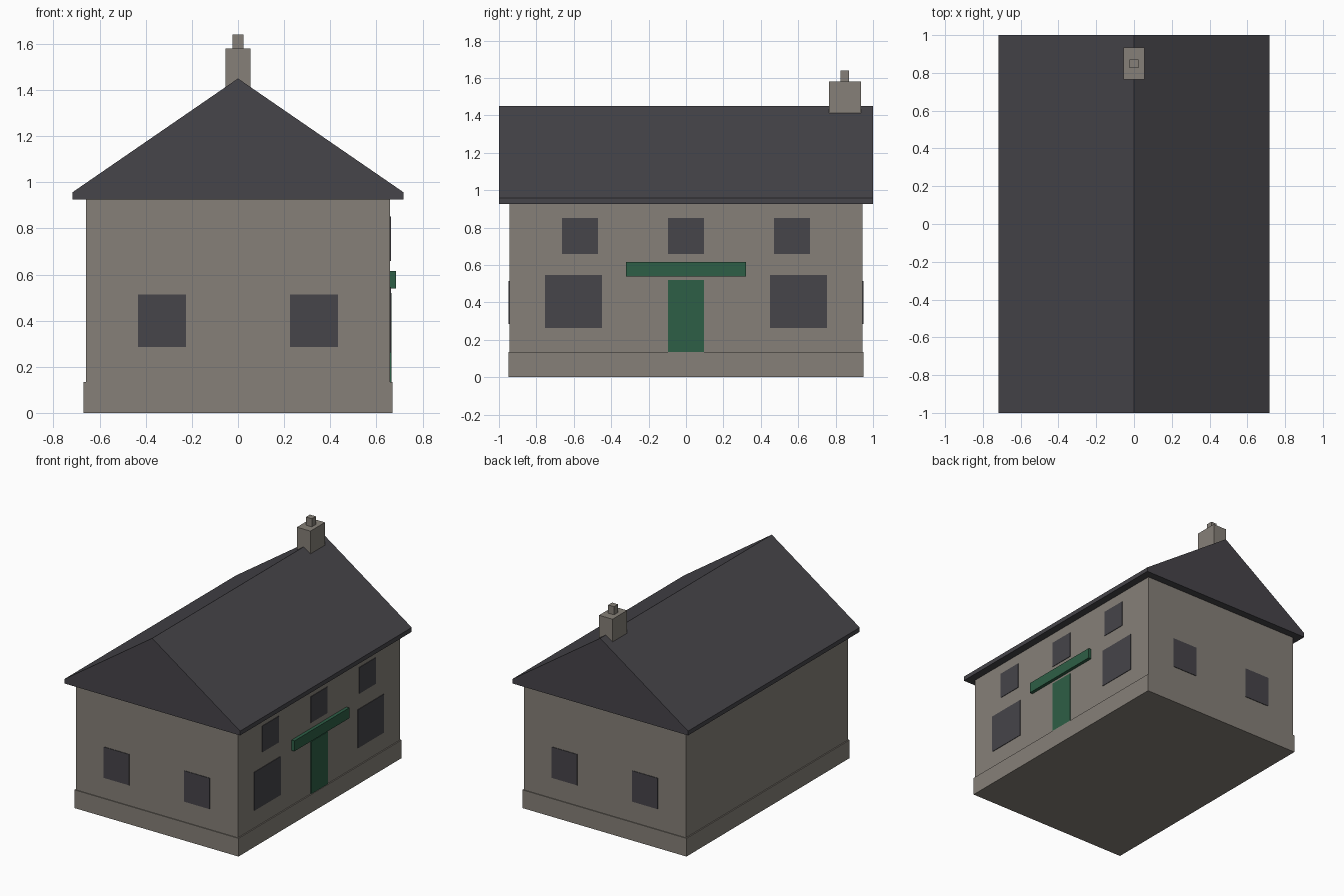
import bpy
import bmesh

cube = bpy.data.objects.get("Cube")
if cube:
    bpy.data.objects.remove(cube, do_unlink=True)


def material(name, rgb):
    mat = bpy.data.materials.new(name)
    mat.use_nodes = True
    color = (*rgb, 1)
    mat.diffuse_color = color
    mat.node_tree.nodes["Principled BSDF"].inputs["Base Color"].default_value = color
    return mat


stone = material("warm grey stone", (0.238, 0.216, 0.188))
slate = material("charcoal slate", (0.061, 0.058, 0.067))
green = material("dark green paint", (0.027, 0.112, 0.061))


def finish(name, bm, mat):
    bmesh.ops.recalc_face_normals(bm, faces=bm.faces)
    mesh = bpy.data.meshes.new(name)
    bm.to_mesh(mesh)
    bm.free()
    mesh.materials.append(mat)
    obj = bpy.data.objects.new(name, mesh)
    bpy.context.collection.objects.link(obj)
    return obj


def box(name, x, y, z, mat):
    """Box given by its (min, max) range on each axis."""
    bm = bmesh.new()
    bmesh.ops.create_cube(bm, size=1)
    for v in bm.verts:
        v.co = [r[0] if c < 0 else r[1] for c, r in zip(v.co, (x, y, z))]
    return finish(name, bm, mat)


WALL_X, WALL_Y = 0.66, 0.944
PLATE = 0.004

# Plinth and walls
box("plinth", (-0.669, 0.669), (-0.95, 0.95), (0, 0.134), stone)
box("walls", (-WALL_X, WALL_X), (-WALL_Y, WALL_Y), (0.134, 0.93), stone)

# Gabled roof: end profile extruded along the ridge
bm = bmesh.new()
profile = [(-0.717, 0.925), (0.717, 0.925), (0.717, 0.957), (0, 1.45), (-0.717, 0.957)]
end = bm.faces.new([bm.verts.new((x, -1, z)) for x, z in profile])
extruded = bmesh.ops.extrude_face_region(bm, geom=[end])["geom"]
moved = [g for g in extruded if isinstance(g, bmesh.types.BMVert)]
bmesh.ops.translate(bm, verts=moved, vec=(0, 2, 0))
finish("roof", bm, slate)

# Chimney and pot
box("chimney", (-0.055, 0.055), (0.765, 0.935), (1.36, 1.58), stone)
box("chimney_pot", (-0.024, 0.024), (0.826, 0.872), (1.58, 1.64), stone)

# Entrance side windows, door and canopy
face = (WALL_X - PLATE, WALL_X + PLATE)
for label, y in (("front", -0.566), ("middle", 0), ("back", 0.566)):
    box(f"upper_window_{label}", face, (y - 0.096, y + 0.096), (0.658, 0.851), slate)
for label, y in (("front", -0.602), ("back", 0.602)):
    box(f"lower_window_{label}", face, (y - 0.152, y + 0.152), (0.262, 0.546), slate)
box("door", (WALL_X - PLATE, 0.665), (-0.096, 0.096), (0.134, 0.52), green)
box("door_canopy", (WALL_X - PLATE, 0.684), (-0.32, 0.32), (0.539, 0.616), green)

# Gable end windows, two on each end
for end_name, side in (("front", -1), ("back", 1)):
    depth = sorted((side * (WALL_Y - PLATE), side * (WALL_Y + PLATE)))
    for hand, x in (("left", 0.329), ("right", -0.329)):
        box(f"{end_name}_window_{hand}", (x - 0.104, x + 0.104), depth, (0.285, 0.513), slate)
